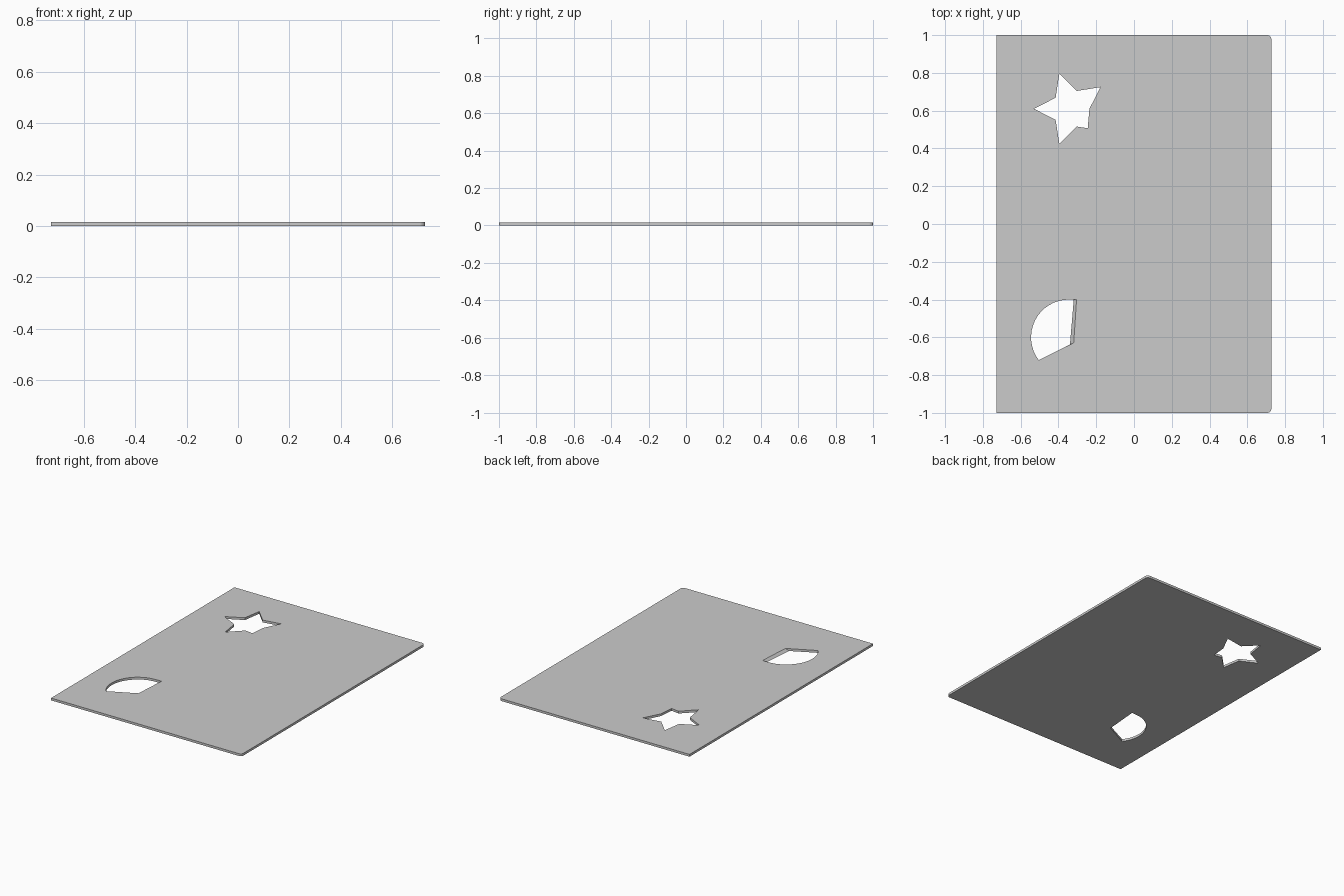
import bpy, bmesh
from math import cos, sin, radians

if "Cube" in bpy.data.objects:
    bpy.data.objects.remove(bpy.data.objects["Cube"])

THICK = 0.016
HX, HY, R = 0.727, 1.0, 0.02


def arc(cx, cy, r, a0, a1, n):
    return [(cx + r * cos(radians(a0 + (a1 - a0) * i / n)),
             cy + r * sin(radians(a0 + (a1 - a0) * i / n))) for i in range(n + 1)]


# Sheet outline: square left corners, small rounded right corners
outline = ([(-HX, -HY)] + arc(HX - R, -HY + R, R, -90, 0, 4)
           + arc(HX - R, HY - R, R, 0, 90, 4) + [(-HX, HY)])

# Five-pointed star hole with one shortened tip
star = []
for i in range(10):
    r = 0.195 if i % 2 else 0.099
    a = radians(36 * i)
    star.append((-0.335 + r * cos(a), 0.61 + r * sin(a)))
star[9] = (-0.245, 0.507)

# Part-circle hole, its straight side leaning between top and bottom
curve = arc(-0.345, -0.60, 0.2, 90, 217, 16)
hole_top = curve + [(-0.319, -0.629), (-0.304, -0.40)]
hole_bottom = curve + [(-0.339, -0.638), (-0.319, -0.40)]

bm = bmesh.new()


def loop(points, z):
    vs = [bm.verts.new((x, y, z)) for x, y in points]
    return vs, [bm.edges.new((vs[i - 1], vs[i])) for i in range(len(vs))]


# Matching loops top and bottom, joined by walls
top_edges, bottom_edges, pairs = [], [], []
for top, bottom in ((outline, outline), (star, star), (hole_top, hole_bottom)):
    tv, te = loop(top, THICK)
    bv, be = loop(bottom, 0)
    top_edges += te
    bottom_edges += be
    pairs.append((tv, bv))

for edges in (top_edges, bottom_edges):
    bmesh.ops.triangle_fill(bm, edges=edges, use_beauty=True, normal=(0, 0, 1))
for tv, bv in pairs:
    for i in range(len(tv)):
        bm.faces.new((tv[i - 1], bv[i - 1], bv[i], tv[i]))
bmesh.ops.recalc_face_normals(bm, faces=bm.faces)

mesh = bpy.data.meshes.new("cutout_sheet")
bm.to_mesh(mesh)
bm.free()
sheet = bpy.data.objects.new("cutout_sheet", mesh)
bpy.context.collection.objects.link(sheet)
